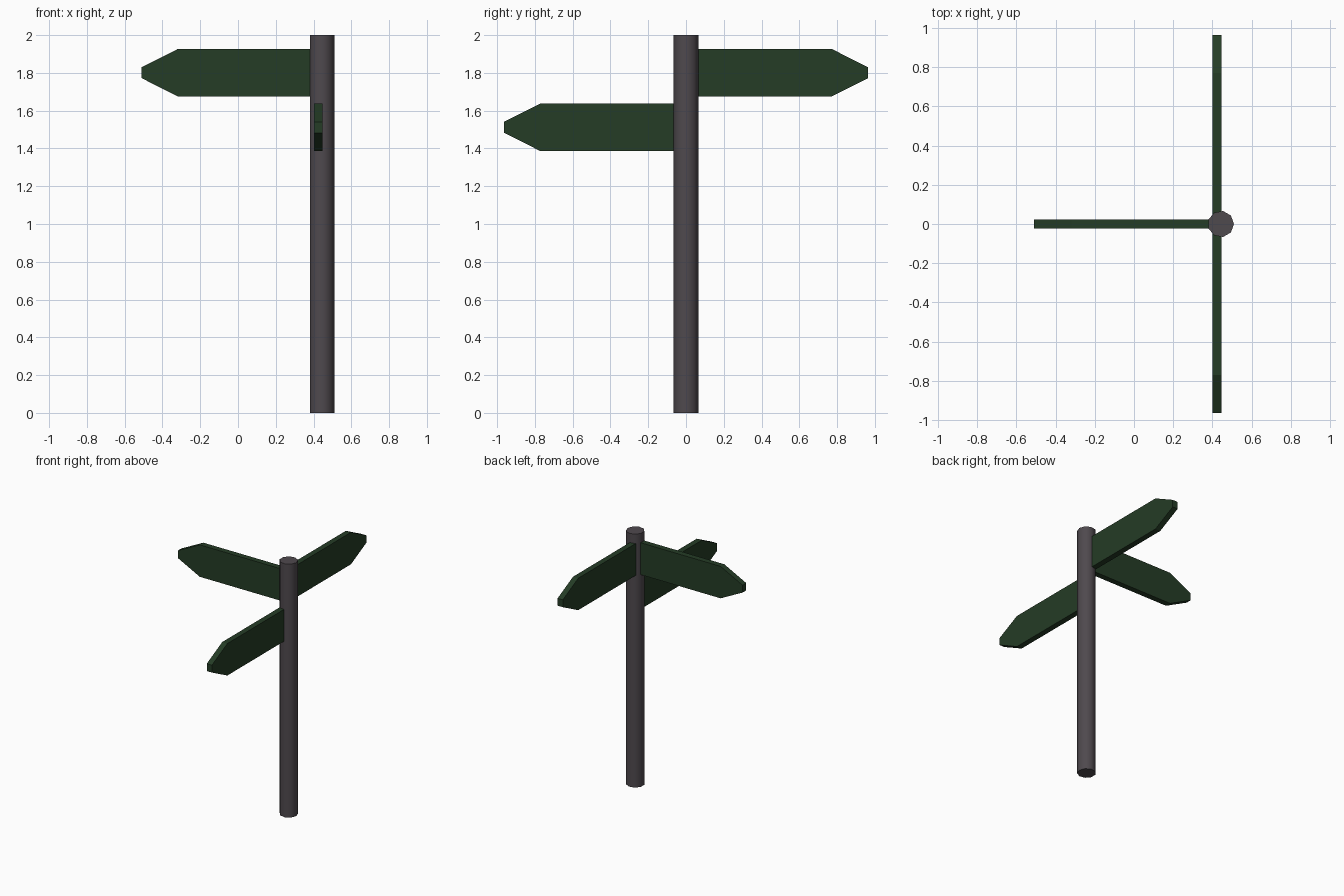
import bpy, bmesh, math
from mathutils import Matrix, Vector

if "Cube" in bpy.data.objects:
    bpy.data.objects.remove(bpy.data.objects["Cube"])


def material(name, rgb):
    m = bpy.data.materials.new(name)
    m.diffuse_color = (*rgb, 1)
    m.use_nodes = True
    m.node_tree.nodes["Principled BSDF"].inputs["Base Color"].default_value = m.diffuse_color
    return m


GREEN = material("dark green", (0.018, 0.045, 0.019))
GREY = material("warm grey", (0.078, 0.067, 0.076))
POLE_X, POLE_R = 0.443, 0.067


def finish(bm, name, mat):
    bmesh.ops.recalc_face_normals(bm, faces=bm.faces)
    me = bpy.data.meshes.new(name)
    bm.to_mesh(me)
    bm.free()
    me.materials.append(mat)
    ob = bpy.data.objects.new(name, me)
    bpy.context.collection.objects.link(ob)
    return ob


def sign(name, origin, angle, length, thick=0.045):
    """Arrow board running from the pole axis along the given heading."""
    start, shoulder = 0.045, length - 0.192
    outline = [(start, -0.126), (shoulder, -0.126), (length, -0.029),
               (length, 0.029), (shoulder, 0.126), (start, 0.126)]
    bm = bmesh.new()
    face = bm.faces.new([bm.verts.new((u, -thick / 2, z)) for u, z in outline])
    ext = bmesh.ops.extrude_face_region(bm, geom=[face])
    moved = [g for g in ext["geom"] if isinstance(g, bmesh.types.BMVert)]
    bmesh.ops.translate(bm, vec=(0, thick, 0), verts=moved)
    bm.transform(Matrix.Translation(Vector(origin)) @ Matrix.Rotation(angle, 4, "Z"))
    return finish(bm, name, GREEN)


# Nine-sided pole with smooth sides
bm = bmesh.new()
ring = [bm.verts.new((POLE_X + POLE_R * math.cos(i * math.tau / 9),
                      POLE_R * math.sin(i * math.tau / 9), 0)) for i in range(9)]
base = bm.faces.new(ring)
ext = bmesh.ops.extrude_face_region(bm, geom=[base])
bmesh.ops.translate(bm, vec=(0, 0, 2),
                    verts=[g for g in ext["geom"] if isinstance(g, bmesh.types.BMVert)])
for f in bm.faces:
    f.smooth = len(f.verts) == 4
for e in bm.edges:
    e.smooth = all(f.smooth for f in e.link_faces)
finish(bm, "pole", GREY)

# Three direction boards
sign("left_sign", (POLE_X, 0, 1.801), math.pi, 0.953)
sign("back_sign", (0.424, 0, 1.801), math.pi / 2, 0.963)
sign("front_sign", (0.424, 0, 1.512), -math.pi / 2, 0.963)
